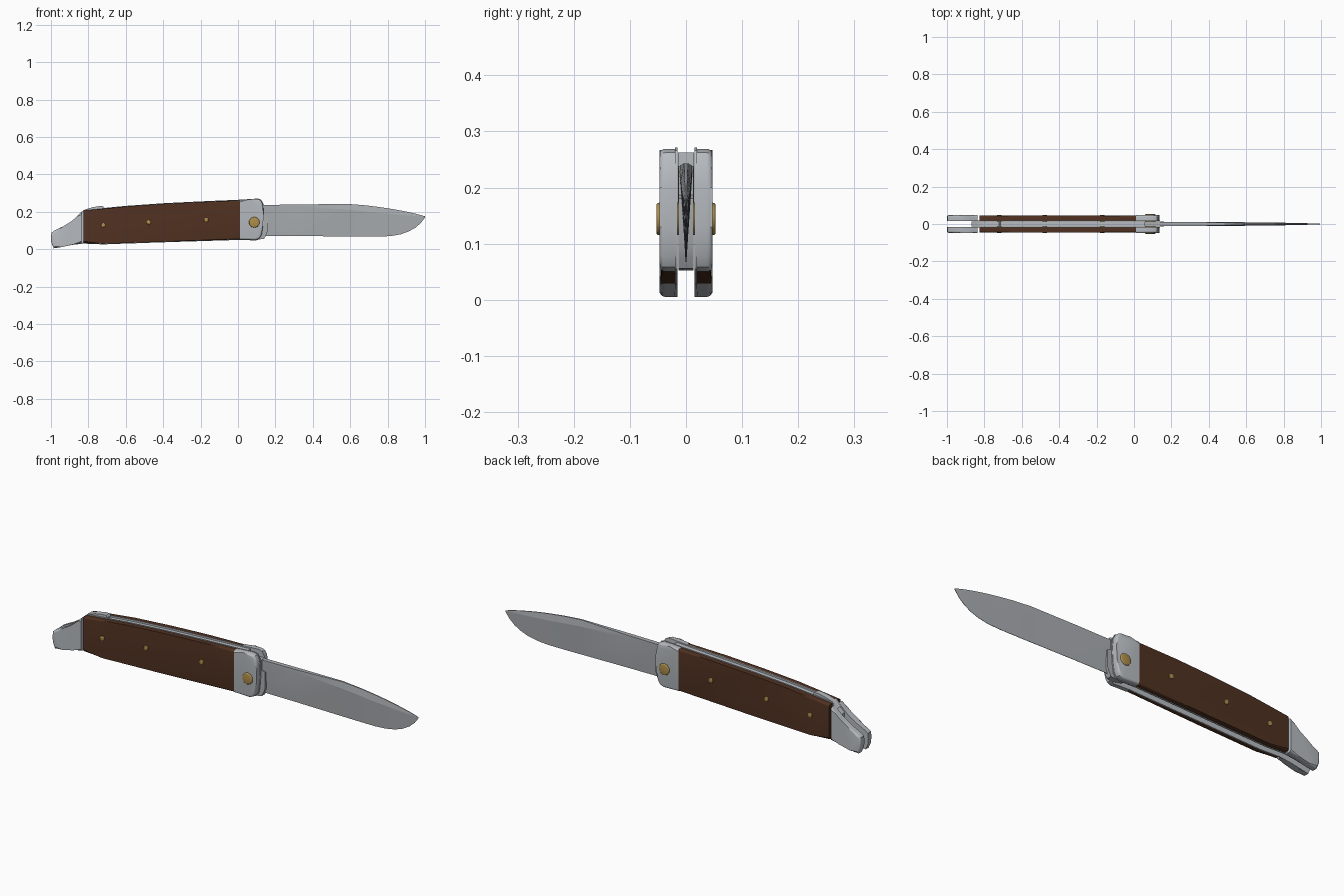
import bpy, bmesh, math
from mathutils import Matrix


def mat(name, c):
    m = bpy.data.materials.new(name)
    m.diffuse_color = (*c, 1)
    return m


STEEL = mat("polished steel", (0.47, 0.50, 0.53))
BLADE = mat("blade steel", (0.40, 0.42, 0.44))
WOOD = mat("dark wood", (0.080, 0.031, 0.015))
BRASS = mat("brass", (0.42, 0.27, 0.07))


def finish(bm, name, m, angle=30):
    bmesh.ops.recalc_face_normals(bm, faces=bm.faces[:])
    me = bpy.data.meshes.new(name)
    bm.to_mesh(me)
    bm.free()
    me.materials.append(m)
    ob = bpy.data.objects.new(name, me)
    bpy.context.collection.objects.link(ob)
    bpy.ops.object.select_all(action='DESELECT')
    ob.select_set(True)
    bpy.context.view_layer.objects.active = ob
    bpy.ops.object.shade_smooth_by_angle(angle=math.radians(angle))
    return ob


def plate(name, pts, y0, y1, m, bevel=0, joints=()):
    """Extrude an x-z outline from y0 to y1; round the y1 rim except at joints."""
    bm = bmesh.new()
    a = [bm.verts.new((x, y0, z)) for x, z in pts]
    b = [bm.verts.new((x, y1, z)) for x, z in pts]
    bm.faces.new(a)
    bm.faces.new(b)
    n = len(pts)
    for i in range(n):
        j = (i + 1) % n
        bm.faces.new((a[i], a[j], b[j], b[i]))
    if bevel:
        rim = [e for e in bm.edges
               if all(abs(v.co.y - y1) < 1e-6 for v in e.verts)
               and not any(all(abs(v.co.x - x) < 1e-4 for v in e.verts) for x in joints)]
        bmesh.ops.bevel(bm, geom=rim, offset=bevel, segments=4, profile=0.5,
                        affect='EDGES', clamp_overlap=True)
    return finish(bm, name, m)


def pin(name, x, z, r, half, n, dome):
    """Rivet running through the handle, with domed heads."""
    bm = bmesh.new()
    bmesh.ops.create_cone(bm, cap_ends=True, segments=n, radius1=r, radius2=r, depth=2 * half)
    rim = [e for e in bm.edges if abs(e.verts[0].co.z - e.verts[1].co.z) < 1e-6]
    bmesh.ops.bevel(bm, geom=rim, offset=dome, segments=3, profile=0.5, affect='EDGES')
    bm.transform(Matrix.Translation((x, 0, z)) @ Matrix.Rotation(math.pi / 2, 4, 'X'))
    return finish(bm, name, BRASS, 50)


# Outlines in x-z
wood_top = [(0.01, 0.262), (-0.2, 0.253), (-0.4, 0.243), (-0.6, 0.229), (-0.825, 0.207)]
wood_bot = [(-0.825, 0.033), (-0.72, 0.029), (-0.4, 0.040), (0.01, 0.053)]
front = [(0.01, 0.052), (0.095, 0.050), (0.115, 0.058), (0.127, 0.078), (0.134, 0.13),
         (0.137, 0.20), (0.133, 0.242), (0.122, 0.262), (0.105, 0.269), (0.06, 0.267),
         (0.01, 0.263)]
rear = [(-0.836, 0.200), (-0.86, 0.176), (-0.89, 0.150), (-0.93, 0.125), (-0.985, 0.098),
        (-0.997, 0.088), (-1.0, 0.065), (-0.998, 0.035), (-0.985, 0.005), (-0.94, 0.012),
        (-0.88, 0.026), (-0.836, 0.033)]
liner = ([(x + 0.002, z - 0.003) for x, z in front[1:5]] + [(0.139, 0.20), (0.135, 0.245),
         (0.123, 0.266), (0.105, 0.271)] + [(x, z + 0.003) for x, z in wood_top] +
         rear[:9] + [(-0.88, 0.024)] + [(x, z - 0.003) for x, z in wood_bot])

# Handle sides
for s, side in ((-1, "front"), (1, "back")):
    plate("liner_" + side, liner, s * 0.015, s * 0.020, STEEL)
    plate("wood_scale_" + side, wood_top + wood_bot, s * 0.020, s * 0.045, WOOD, 0.010,
          (0.01, -0.825))
    plate("front_bolster_" + side, front, s * 0.020, s * 0.047, STEEL, 0.010, (0.01,))
    plate("rear_bolster_" + side, rear, s * 0.020, s * 0.047, STEEL, 0.010, (-0.836,))

# Back spring between the liners, with the lock release at its rear end
spring = [(0.06, 0.262), (0.01, 0.259), (-0.2, 0.248), (-0.4, 0.238), (-0.6, 0.224),
          (-0.82, 0.203), (-0.87, 0.160), (-0.865, 0.120), (-0.80, 0.150), (-0.6, 0.180),
          (-0.3, 0.205), (0.0, 0.222), (0.06, 0.235)]
plate("back_spring", spring, -0.0145, 0.0145, STEEL)
release = [(-0.85, 0.185), (-0.825, 0.210), (-0.78, 0.224), (-0.74, 0.231), (-0.722, 0.231),
           (-0.715, 0.222), (-0.715, 0.200), (-0.82, 0.170)]
plate("lock_release", release, -0.0145, 0.0145, STEEL)

# Blade tang and stop shoulder
tang = [(0.02, 0.10), (0.06, 0.062), (0.11, 0.052), (0.140, 0.056), (0.150, 0.075),
        (0.160, 0.10), (0.160, 0.180), (0.14, 0.187), (0.14, 0.238), (0.03, 0.238)]
plate("blade_tang", tang, -0.0135, 0.0135, BLADE)

# Blade: x, spine z, ridge z, edge z, spine half width, ridge half width
stations = [(0.13, 0.237, 0.225, 0.072, 0.0115, 0.0115),
            (0.33, 0.239, 0.226, 0.071, 0.0110, 0.0112),
            (0.58, 0.243, 0.212, 0.068, 0.0040, 0.0095),
            (0.68, 0.235, 0.202, 0.067, 0.0032, 0.0085),
            (0.76, 0.225, 0.193, 0.067, 0.0028, 0.0075),
            (0.82, 0.216, 0.188, 0.071, 0.0025, 0.0065),
            (0.87, 0.207, 0.184, 0.080, 0.0022, 0.0055),
            (0.91, 0.199, 0.181, 0.094, 0.0020, 0.0045),
            (0.95, 0.190, 0.178, 0.116, 0.0018, 0.0034),
            (0.98, 0.182, 0.176, 0.143, 0.0015, 0.0022),
            (1.00, 0.176, 0.174, 0.170, 0.0008, 0.0010)]
bm = bmesh.new()
rings = []
for x, zt, zr, zb, s, h in stations:
    rings.append([bm.verts.new((x, y, z)) for y, z in
                  ((-s, zt), (s, zt), (h, zr), (0.0008, zb), (-0.0008, zb), (-h, zr))])
for a, b in zip(rings, rings[1:]):
    for i in range(6):
        j = (i + 1) % 6
        bm.faces.new((a[i], a[j], b[j], b[i]))
bm.faces.new(rings[0])
bm.faces.new(rings[-1])
finish(bm, "blade", BLADE, 8)

# Brass pivot and handle pins
pin("pivot", 0.087, 0.144, 0.029, 0.053, 10, 0.005)
for i, (x, z) in enumerate(((-0.72, 0.129), (-0.478, 0.145), (-0.17, 0.157))):
    pin(f"handle_pin_{i + 1}", x, z, 0.012, 0.049, 12, 0.003)
